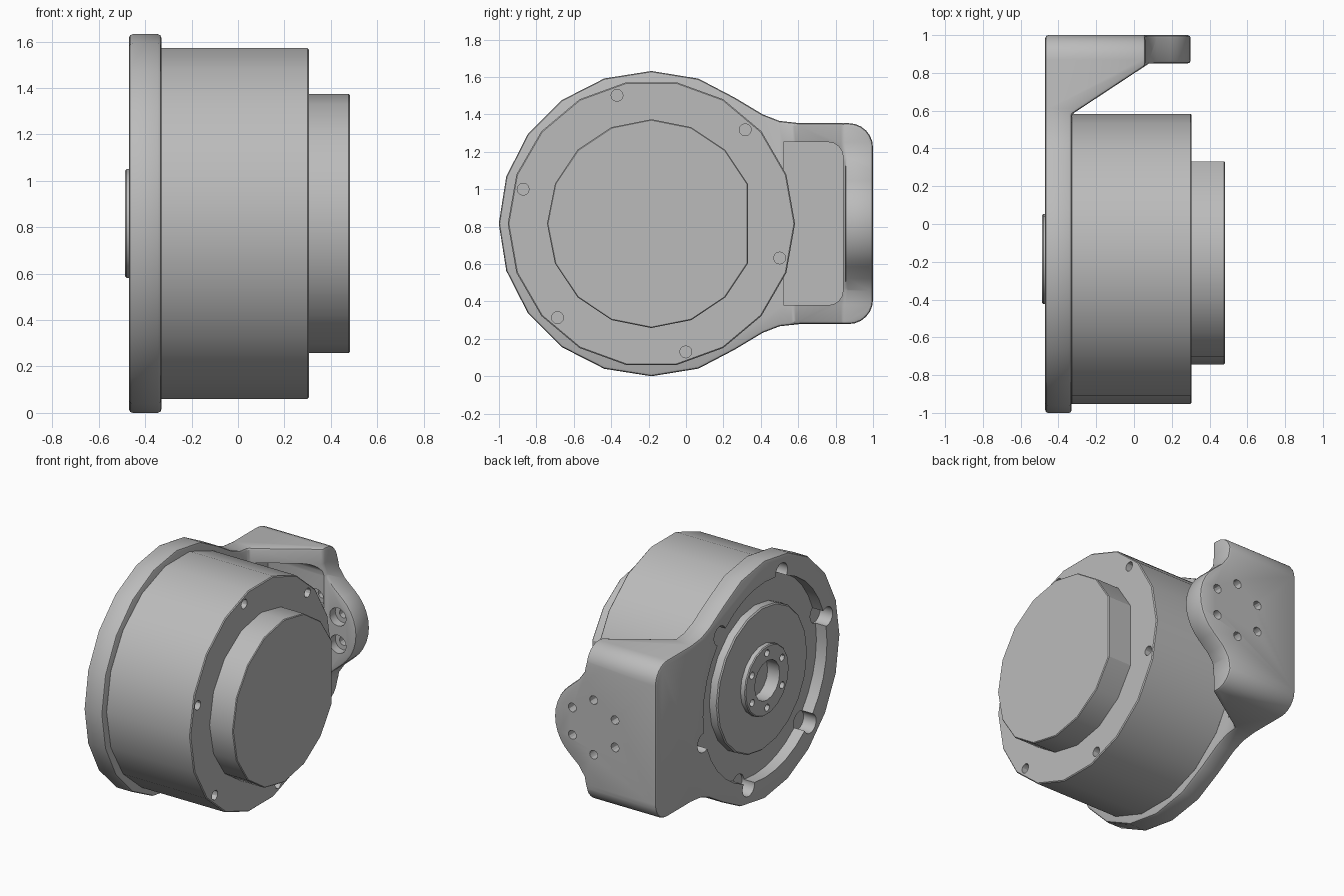
import bpy, bmesh
from math import cos, sin, radians, tau

cube = bpy.data.objects.get("Cube")
if cube:
    bpy.data.objects.remove(cube, do_unlink=True)

grey = bpy.data.materials.new("machined_grey")
grey.use_nodes = True
grey.diffuse_color = (0.5, 0.5, 0.5, 1)
grey.node_tree.nodes["Principled BSDF"].inputs["Base Color"].default_value = (0.5, 0.5, 0.5, 1)

CY, CZ = -0.185, 0.816   # motor axis in y and z


def circle(u, v, r, n, start=0.0):
    return [(u + r * cos(start + tau * i / n), v + r * sin(start + tau * i / n)) for i in range(n)]


def arc(u, v, r, a, b, n):
    return [(u + r * cos(radians(a + (b - a) * i / n)), v + r * sin(radians(a + (b - a) * i / n)))
            for i in range(n + 1)]


def prism(name, outline, axis, lo, hi):
    """Extrude a flat outline along the given axis."""
    place = {"x": lambda u, v, w: (w, u, v),
             "y": lambda u, v, w: (u, w, v),
             "z": lambda u, v, w: (u, v, w)}[axis]
    bm = bmesh.new()
    rings = [[bm.verts.new(place(u, v, w)) for u, v in outline] for w in (lo, hi)]
    for ring in rings:
        bm.faces.new(ring)
    n = len(outline)
    for i in range(n):
        j = (i + 1) % n
        bm.faces.new((rings[0][i], rings[0][j], rings[1][j], rings[1][i]))
    bmesh.ops.recalc_face_normals(bm, faces=bm.faces)
    mesh = bpy.data.meshes.new(name)
    bm.to_mesh(mesh)
    bm.free()
    mesh.materials.append(grey)
    obj = bpy.data.objects.new(name, mesh)
    bpy.context.collection.objects.link(obj)
    return obj


def select(obj):
    bpy.ops.object.select_all(action="DESELECT")
    obj.select_set(True)
    bpy.context.view_layer.objects.active = obj


def boolean(obj, tool, operation="DIFFERENCE"):
    mod = obj.modifiers.new("cut", "BOOLEAN")
    mod.object, mod.operation, mod.solver = tool, operation, "EXACT"
    select(obj)
    bpy.ops.object.modifier_apply(modifier=mod.name)
    bpy.data.objects.remove(tool, do_unlink=True)


def bevel(obj, width, segments=1):
    mod = obj.modifiers.new("edge", "BEVEL")
    mod.width, mod.segments = width, segments
    mod.limit_method, mod.angle_limit = "ANGLE", radians(40)
    select(obj)
    bpy.ops.object.modifier_apply(modifier=mod.name)


def smooth(obj):
    select(obj)
    bpy.ops.object.shade_smooth_by_angle(angle=radians(30))


def drill(obj, centres, r, axis, lo, hi, n=12):
    for u, v in centres:
        boolean(obj, prism("drill", circle(u, v, r, n), axis, lo, hi))


# Bracket: side, top and rear profiles intersected into one casting
upper = [(0.067, 1.591), (0.26, 1.49), (0.41, 1.4), (0.5, 1.365), (0.61, 1.353)]
upper += arc(0.87, 1.223, 0.13, 90, 0, 6)
lower = [(y, 2 * CZ - z) for y, z in reversed(upper)]
rim = arc(CY, CZ, CZ, 270, 90, 10)
side_profile = upper + lower + rim
top_profile = [(-0.47, -1.2), (-0.33, -1.2), (-0.33, 0.58), (0.08, 0.85),
               (0.5, 0.85), (0.5, 1.2), (-0.47, 1.2)]
neck = [(-0.8, 1.9), (0.06, 1.9), (0.06, 1.25), (0.075, 1.175), (0.12, 1.11)]
lobe = arc(0, CZ, 0.3, 50, -50, 10)
rear_profile = neck + lobe + [(x, 2 * CZ - z) for x, z in reversed(neck)]

bracket = prism("mounting_bracket", side_profile, "x", -0.6, 0.6)
boolean(bracket, prism("top_tool", top_profile, "z", -0.3, 2), "INTERSECT")
boolean(bracket, prism("rear_tool", rear_profile, "y", -1.5, 1.5), "INTERSECT")
bevel(bracket, 0.016, 2)

# Pocket between the two gussets
pocket = [(0.52, 0.38)] + arc(0.76, 0.46, 0.08, -90, 0, 4)
pocket += [(y, 2 * CZ - z) for y, z in reversed(pocket)]
boolean(bracket, prism("pocket_tool", pocket, "x", -0.36, 0.7))

# Six counterbored holes through the end flange
flange_holes = circle(0, CZ, 0.187, 6, tau / 12)
drill(bracket, flange_holes, 0.03, "y", 0.7, 1.1)
drill(bracket, flange_holes, 0.062, "y", 0.78, 0.91, 16)

# Round recess in the plate with six screw notches
screws = circle(CY, CZ, 0.71, 6, tau / 8)
boolean(bracket, prism("recess_tool", circle(CY, CZ, 0.67, 36), "x", -0.6, -0.39))
drill(bracket, circle(CY, CZ, 0.69, 6, tau / 8), 0.065, "x", -0.6, -0.375, 16)
smooth(bracket)

# Motor housing
housing = prism("motor_housing", circle(CY, CZ, 0.768, 18), "x", -0.335, 0.305)
bevel(housing, 0.006)
drill(housing, screws, 0.032, "x", 0.22, 0.5)
smooth(housing)

# Raised cap, with one flat on its rim
cap = prism("motor_cap", circle(CY, CZ, 0.558, 16)[1:], "x", 0.29, 0.482)
bevel(cap, 0.005)
smooth(cap)

# Output disc and hub on the plate side
disc = prism("output_disc", circle(CY, CZ, 0.49, 20), "x", -0.45, -0.38)
bevel(disc, 0.008)
hub = prism("output_hub", circle(CY, CZ, 0.238, 18), "x", -0.486, -0.44)
bevel(hub, 0.006)
for part in (disc, hub):
    drill(part, [(CY, CZ)], 0.135, "x", -0.7, -0.395, 16)
    drill(part, circle(CY, CZ, 0.187, 6, tau / 12), 0.024, "x", -0.7, -0.41)
    smooth(part)
